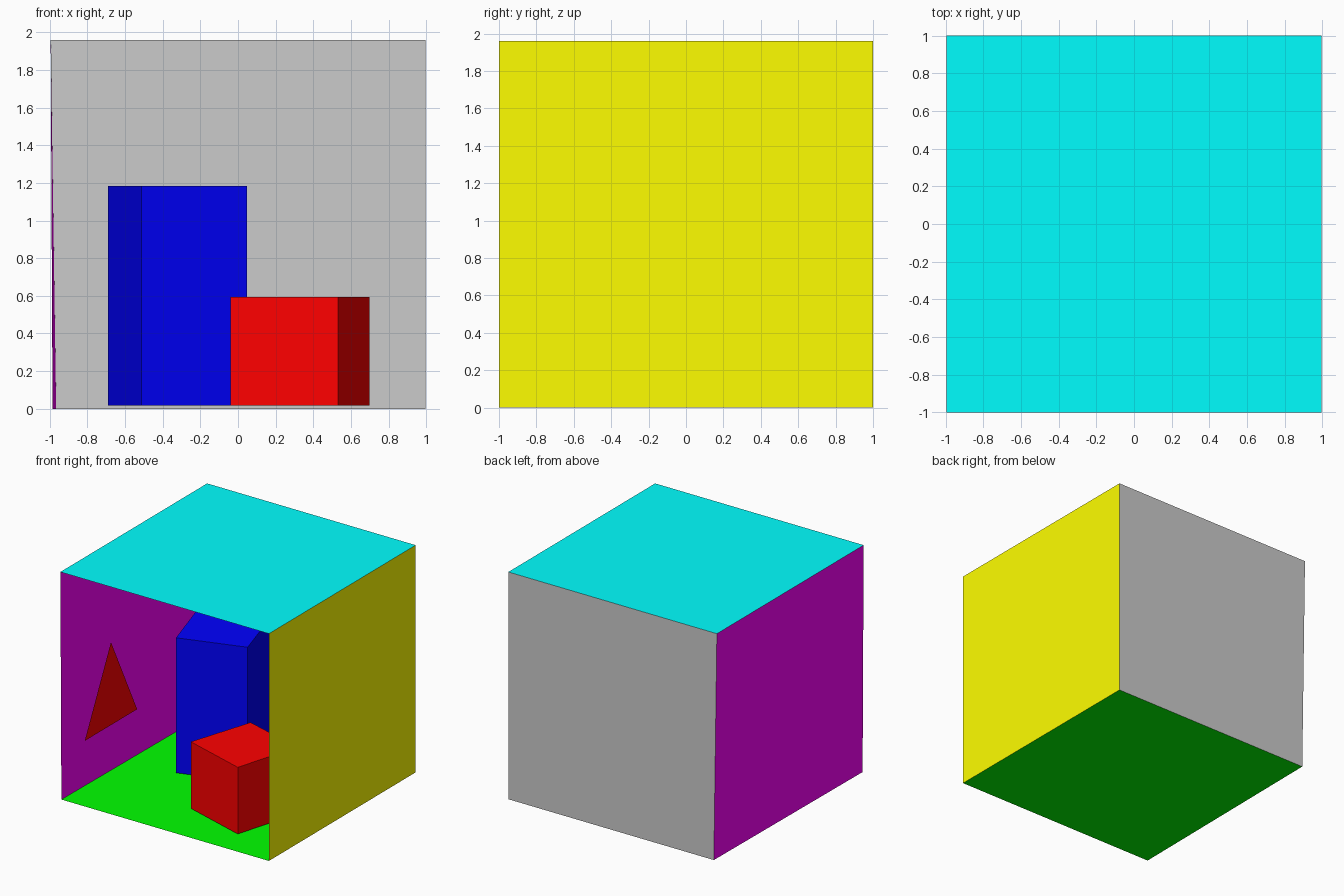
import bpy
import bmesh

if "Cube" in bpy.data.objects:
    bpy.data.objects.remove(bpy.data.objects["Cube"])

W, D, H = 0.995, 1.0, 1.96      # half width, half depth, height of the room
LF, LB = -0.985, -0.966         # left floor corners: front, back (wall leans slightly)


def paint(obj, rgb):
    if rgb:
        mat = bpy.data.materials.new(obj.name + "_colour")
        mat.diffuse_color = (*rgb, 1)
        mat.use_nodes = True
        mat.node_tree.nodes["Principled BSDF"].inputs["Base Color"].default_value = mat.diffuse_color
        obj.data.materials.append(mat)


def panel(name, corners, rgb=None, height=0):
    """Single flat face, optionally extruded upwards into a closed block."""
    bm = bmesh.new()
    face = bm.faces.new([bm.verts.new(c) for c in corners])
    if height:
        ext = bmesh.ops.extrude_face_region(bm, geom=[face], use_keep_orig=True)
        top = [v for v in ext["geom"] if isinstance(v, bmesh.types.BMVert)]
        bmesh.ops.translate(bm, verts=top, vec=(0, 0, height))
        bmesh.ops.recalc_face_normals(bm, faces=bm.faces)
    mesh = bpy.data.meshes.new(name)
    bm.to_mesh(mesh)
    bm.free()
    obj = bpy.data.objects.new(name, mesh)
    bpy.context.collection.objects.link(obj)
    paint(obj, rgb)
    return obj


# Room shell: single-sided panels facing inwards, front left open
panel("floor", [(LF, -D, 0), (W, -D, 0), (W, D, 0), (LB, D, 0)], (0, 1, 0))
panel("ceiling", [(-W, -D, H), (-W, D, H), (W, D, H), (W, -D, H)], (0, 1, 1))
panel("back_wall", [(LB, D, 0), (W, D, 0), (W, D, H), (-W, D, H)])
panel("right_wall", [(W, D, 0), (W, -D, 0), (W, -D, H), (W, D, H)], (1, 1, 0))
panel("left_wall", [(LF, -D, 0), (LB, D, 0), (-W, D, H), (-W, -D, H)], (1, 0, 1))

# Triangle lying just in front of the left wall
panel("wall_triangle", [(-0.972, -0.70, 0.395), (-0.972, 0.014, 0.395),
                        (-0.972, -0.343, 1.11)], (1, 0, 0))

# Two turned blocks, just clear of the floor
Z = 0.018
panel("tall_block", [(-0.512, -0.113, Z), (0.047, 0.064, Z),
                     (-0.128, 0.635, Z), (-0.69, 0.458, Z)], (0, 0, 1), 1.183 - Z)
panel("short_block", [(0.532, -0.763, Z), (0.698, -0.192, Z),
                      (0.138, -0.025, Z), (-0.04, -0.586, Z)], (1, 0, 0), 0.593 - Z)
